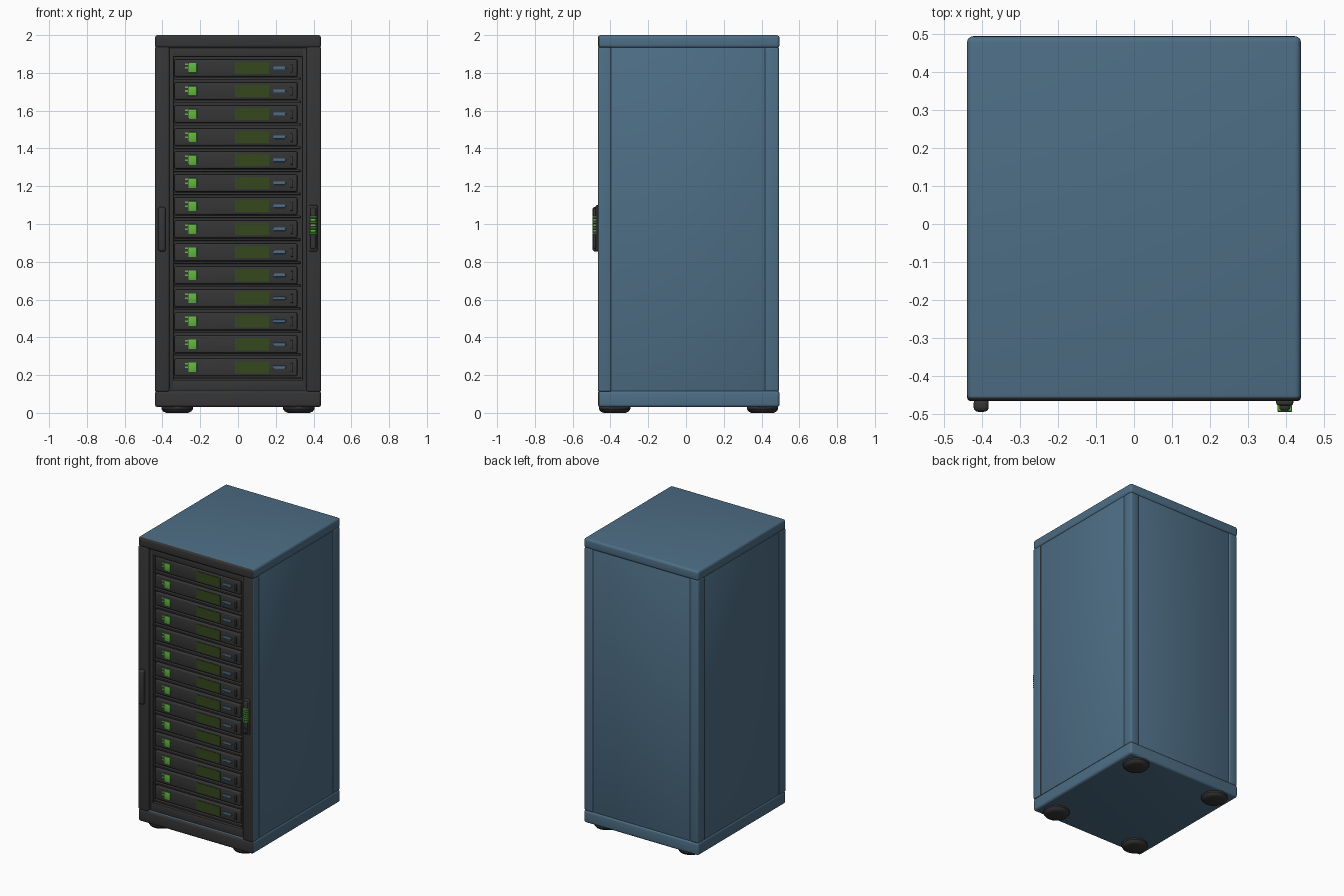
import bpy, bmesh, math
from mathutils import Vector, Matrix

if "Cube" in bpy.data.objects:
    bpy.data.objects.remove(bpy.data.objects["Cube"])


def material(name, rgb):
    m = bpy.data.materials.new(name)
    m.diffuse_color = (*rgb, 1)
    m.use_nodes = True
    m.node_tree.nodes["Principled BSDF"].inputs["Base Color"].default_value = m.diffuse_color
    return m


BLUE = material("steel blue", (0.075, 0.155, 0.235))
BLACK = material("charcoal", (0.036, 0.036, 0.036))
GREEN = material("light green", (0.12, 0.47, 0.05))
DKGREEN = material("dark green", (0.036, 0.066, 0.012))


def finish(bm, name, mats, rule=None):
    bmesh.ops.recalc_face_normals(bm, faces=bm.faces)
    for f in bm.faces:
        f.smooth = True
        if rule:
            f.material_index = rule(f)
    for e in bm.edges:
        e.smooth = e.calc_face_angle(0) < math.radians(32)
    me = bpy.data.meshes.new(name)
    bm.to_mesh(me)
    bm.free()
    for m in mats:
        me.materials.append(m)
    ob = bpy.data.objects.new(name, me)
    bpy.context.collection.objects.link(ob)
    return ob


def add_box(bm, x, y, z, bevel=0.0, seg=2):
    """Box from (min, max) ranges, with rounded edges."""
    tmp = bmesh.new()
    c = Vector(((x[0] + x[1]) / 2, (y[0] + y[1]) / 2, (z[0] + z[1]) / 2))
    s = (x[1] - x[0], y[1] - y[0], z[1] - z[0], 1)
    bmesh.ops.create_cube(tmp, size=1, matrix=Matrix.Translation(c) @ Matrix.Diagonal(s))
    if bevel:
        bmesh.ops.bevel(tmp, geom=tmp.edges[:], offset=bevel, segments=seg,
                        profile=0.5, affect='EDGES')
    me = bpy.data.meshes.new("tmp")
    tmp.to_mesh(me)
    tmp.free()
    bm.from_mesh(me)
    bpy.data.meshes.remove(me)


def box(name, x, y, z, mats, bevel=0.0, seg=2, rule=None):
    bm = bmesh.new()
    add_box(bm, x, y, z, bevel, seg)
    return finish(bm, name, mats, rule)


def front_dark(f):
    return 1 if f.normal.y < -0.25 else 0


def post_dark(f):
    c = f.calc_center_median()
    return 0 if f.normal.x * c.x > 0 and abs(f.normal.x) > 0.75 else 1


# cabinet core, top cap and base
box("cabinet_core", (-0.43, 0.43), (-0.395, 0.485), (0.05, 1.97), [BLUE])
box("top_cap", (-0.44, 0.44), (-0.467, 0.495), (1.932, 2.0), [BLUE, BLACK], 0.016, 4, front_dark)
box("base", (-0.44, 0.44), (-0.467, 0.495), (0.03, 0.118), [BLUE, BLACK], 0.016, 4, front_dark)

# side panels, front posts and rear corner posts
for s, side in ((-1, "left"), (1, "right")):
    xs = lambda a, b: tuple(sorted((s * a, s * b)))
    box(side + "_panel", xs(0.40, 0.437), (-0.398, 0.42), (0.114, 1.936), [BLUE], 0.006)
    box(side + "_front_post", xs(0.363, 0.44), (-0.467, -0.394), (0.112, 1.938),
        [BLUE, BLACK], 0.01, 3, post_dark)
    box(side + "_rear_post", xs(0.37, 0.438), (0.416, 0.493), (0.112, 1.938), [BLUE], 0.012, 3)
box("back_panel", (-0.372, 0.372), (0.45, 0.489), (0.114, 1.936), [BLUE], 0.006)

# dark backing and stepped door frame
box("recess_back", (-0.38, 0.38), (-0.41, -0.39), (0.11, 1.94), [BLACK])
bm = bmesh.new()
for s in (-1, 1):
    add_box(bm, tuple(sorted((s * 0.34, s * 0.37))), (-0.447, -0.40), (0.11, 1.94), 0.005)
add_box(bm, (-0.36, 0.36), (-0.447, -0.40), (1.885, 1.94), 0.005)
add_box(bm, (-0.36, 0.36), (-0.447, -0.40), (0.11, 0.175), 0.005)
finish(bm, "door_frame", [BLACK])

# stack of server units
for i in range(14):
    z = 1.826 - i * 0.1219
    n = f"server_{i + 1:02d}"
    box(n, (-0.336, 0.314), (-0.428, -0.40), (z - 0.046, z + 0.046), [BLACK], 0.008, 3)
    # shelf lip above each unit
    box(n + "_rail", (-0.34, 0.33), (-0.436, -0.40), (z - 0.062, z - 0.050), [BLACK], 0.003)
    bm = bmesh.new()
    add_box(bm, (-0.262, -0.218), (-0.433, -0.426), (z - 0.026, z + 0.026), 0.003)
    for k in range(2):
        add_box(bm, (-0.280, -0.266), (-0.432, -0.426), (z + 0.016 - k * 0.02, z + 0.024 - k * 0.02))
    finish(bm, n + "_light", [GREEN])
    box(n + "_display", (-0.015, 0.165), (-0.431, -0.426), (z - 0.032, z + 0.032), [DKGREEN])
    box(n + "_latch", (0.187, 0.253), (-0.437, -0.426), (z - 0.009, z + 0.009), [BLUE], 0.004)
    box(n + "_pull", (0.278, 0.292), (-0.438, -0.426), (z - 0.025, z + 0.022), [BLACK], 0.004)

# door handles
box("left_handle", (-0.423, -0.383), (-0.495, -0.46), (0.855, 1.09), [BLACK], 0.012, 3)
box("right_handle_plate", (0.375, 0.420), (-0.478, -0.46), (0.855, 1.10), [BLACK], 0.006, 3)
box("right_handle_grip", (0.383, 0.412), (-0.492, -0.46), (0.868, 1.085), [BLACK], 0.008, 3)
bm = bmesh.new()
for k in range(7):
    z = 0.95 + k * 0.0145
    add_box(bm, (0.378, 0.417), (-0.495, -0.47), (z - 0.005, z + 0.005), 0.002, 1)
finish(bm, "right_handle_ribs", [GREEN])
# lock
bm = bmesh.new()
bmesh.ops.create_cone(bm, cap_ends=True, segments=16, radius1=0.009, radius2=0.009, depth=0.008,
                      matrix=Matrix.Translation((0.3975, -0.4915, 0.9)) @ Matrix.Rotation(math.pi / 2, 4, 'X'))
finish(bm, "lock", [BLACK])

# rounded feet, turned from a small profile
prof = [(0, 0), (0.058, 0), (0.074, 0.007), (0.083, 0.02), (0.083, 0.045)]
for x, sx in ((-0.322, "left"), (0.322, "right")):
    for y, sy in ((-0.378, "front"), (0.405, "back")):
        bm = bmesh.new()
        vs = [bm.verts.new((x + r, y, z)) for r, z in prof]
        es = [bm.edges.new(p) for p in zip(vs, vs[1:])]
        bmesh.ops.spin(bm, geom=vs + es, cent=(x, y, 0), axis=(0, 0, 1), angle=2 * math.pi, steps=24)
        bmesh.ops.remove_doubles(bm, verts=bm.verts, dist=1e-4)
        finish(bm, f"{sy}_{sx}_foot", [BLACK])
